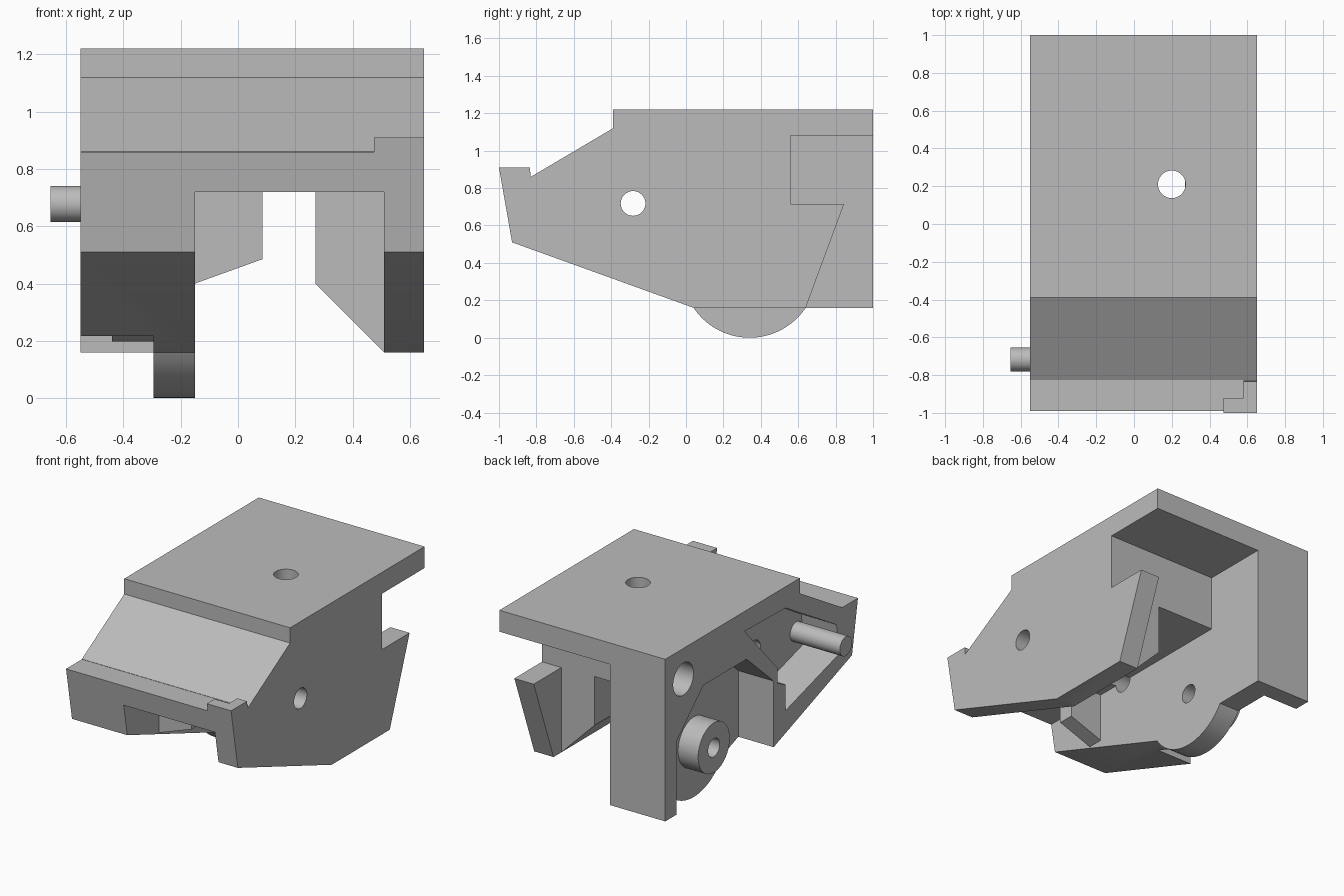
import bpy, bmesh, math
from mathutils import Matrix, Vector

if "Cube" in bpy.data.objects:
    bpy.data.objects.remove(bpy.data.objects["Cube"])

grey = bpy.data.materials.new("plain grey")
grey.use_nodes = True
colour = (0.5, 0.5, 0.5, 1)
grey.diffuse_color = colour
grey.node_tree.nodes["Principled BSDF"].inputs["Base Color"].default_value = colour


def finish(name, bm):
    bmesh.ops.recalc_face_normals(bm, faces=bm.faces)
    mesh = bpy.data.meshes.new(name)
    bm.to_mesh(mesh)
    bm.free()
    mesh.materials.append(grey)
    obj = bpy.data.objects.new(name, mesh)
    bpy.context.collection.objects.link(obj)
    return obj


def prism(name, profile, start, end, axis="x"):
    """Extrude a (y, z) profile along x, or an (x, z) profile along y."""
    place = (lambda a, b: (start, a, b)) if axis == "x" else (lambda a, b: (a, start, b))
    step = Vector((end - start, 0, 0) if axis == "x" else (0, end - start, 0))
    bm = bmesh.new()
    face = bm.faces.new([bm.verts.new(place(a, b)) for a, b in profile])
    out = bmesh.ops.extrude_face_region(bm, geom=[face])
    moved = [v for v in out["geom"] if isinstance(v, bmesh.types.BMVert)]
    bmesh.ops.translate(bm, verts=moved, vec=step)
    return finish(name, bm)


def box(name, x, y, z):
    return prism(name, [(y[0], z[0]), (y[1], z[0]), (y[1], z[1]), (y[0], z[1])], *x)


def rod(name, y, z, radius, x0, x1, sides=64):
    """Cylinder lying along x."""
    bm = bmesh.new()
    turn = Matrix.Translation(((x0 + x1) / 2, y, z)) @ Matrix.Rotation(math.pi / 2, 4, "Y")
    bmesh.ops.create_cone(bm, cap_ends=True, segments=sides, radius1=radius,
                          radius2=radius, depth=x1 - x0, matrix=turn)
    return finish(name, bm)


def combine(body, tool, operation):
    mod = body.modifiers.new(tool.name, "BOOLEAN")
    mod.operation, mod.solver, mod.object = operation, "EXACT", tool
    bpy.context.view_layer.objects.active = body
    bpy.ops.object.modifier_apply(modifier=mod.name)
    bpy.data.objects.remove(tool)


# Full-width housing from the side outline
LEFT, INNER, WALL, RIGHT = -0.55, -0.295, -0.15, 0.65
PLATE = 0.51
housing = prism("housing", [(-1, 0.91), (-0.835, 0.91), (-0.83, 0.86), (-0.39, 1.12),
                            (-0.39, 1.22), (1, 1.22), (1, 0.16), (0.04, 0.16),
                            (-0.93, 0.51)], LEFT, RIGHT)

cutters = [
    # Central channel and the open rear corner
    box("channel", (WALL, PLATE), (-1.2, 1.2), (-0.2, 0.72)),
    box("rear_channel", (WALL, PLATE), (0.56, 1.2), (0.5, 1.08)),
    prism("rear_corner", [(1.2, 1.08), (0.56, 1.08), (0.56, 0.715), (0.845, 0.715),
                          (0.64, 0.16), (0.57, -0.03), (1.2, -0.03)], WALL, 0.8),
    # Lowered front lip
    box("lip_step", (-0.7, 0.475), (-1.2, -0.827), (0.86, 1.0)),
    box("lip_notch", (0.4, 0.58), (-0.92, -0.827), (0.86, 1.0)),
    # Recesses in the side wall
    prism("rear_recess", [(0.886, 0), (0.886, 0.637), (0.606, 0.9), (0.16, 0.9),
                          (-0.12, 0.65), (-0.12, 0)], -0.7, INNER),
    prism("front_recess", [(0.18, 1.09), (-0.245, 1.08), (-0.77, 0.77), (-0.8, 0.57),
                           (-0.245, 0.41), (-0.245, 0.58), (-0.16, 0.62),
                           (-0.16, 0.72)], -0.7, INNER),
]
for tool in cutters:
    combine(housing, tool, "DIFFERENCE")

# Lower disc, boss, side peg and the ribs inside the channel
DISC = (0.34, 0.361)
additions = [
    rod("lower_disc", *DISC, 0.361, INNER, WALL, 96),
    rod("boss", *DISC, 0.163, -0.44, INNER + 0.03),
    rod("side_peg", -0.717, 0.678, 0.063, -0.655, INNER + 0.03),
    prism("thin_rib", [(WALL - 0.02, 0.74), (WALL - 0.02, 0.393), (0.085, 0.485),
                       (0.085, 0.74)], -0.6, -0.495, "y"),
    prism("wide_rib", [(0.27, 0.74), (0.27, 0.4), (PLATE, 0.16), (PLATE + 0.02, 0.16),
                       (PLATE + 0.02, 0.74)], 0.06, 0.56, "y"),
]
for tool in additions:
    combine(housing, tool, "UNION")

# Drilled holes
top_hole = rod("top_hole", 0, 0, 0.073, 0.6, 1.4)
top_hole.data.transform(Matrix.Translation((0.2, 0.21, 0)) @ Matrix.Rotation(-math.pi / 2, 4, "Y"))
holes = [
    top_hole,
    rod("cross_hole", -0.283, 0.718, 0.066, -0.8, 0.8),
    rod("boss_hole", *DISC, 0.06, -0.6, 0),
    rod("blind_hole", 0.813, 1.02, 0.105, -0.7, -0.25),
]
for tool in holes:
    combine(housing, tool, "DIFFERENCE")

# Smooth the round parts and keep the edges sharp
bpy.ops.object.select_all(action="DESELECT")
housing.select_set(True)
bpy.context.view_layer.objects.active = housing
bpy.ops.object.shade_smooth_by_angle(angle=math.radians(25))
